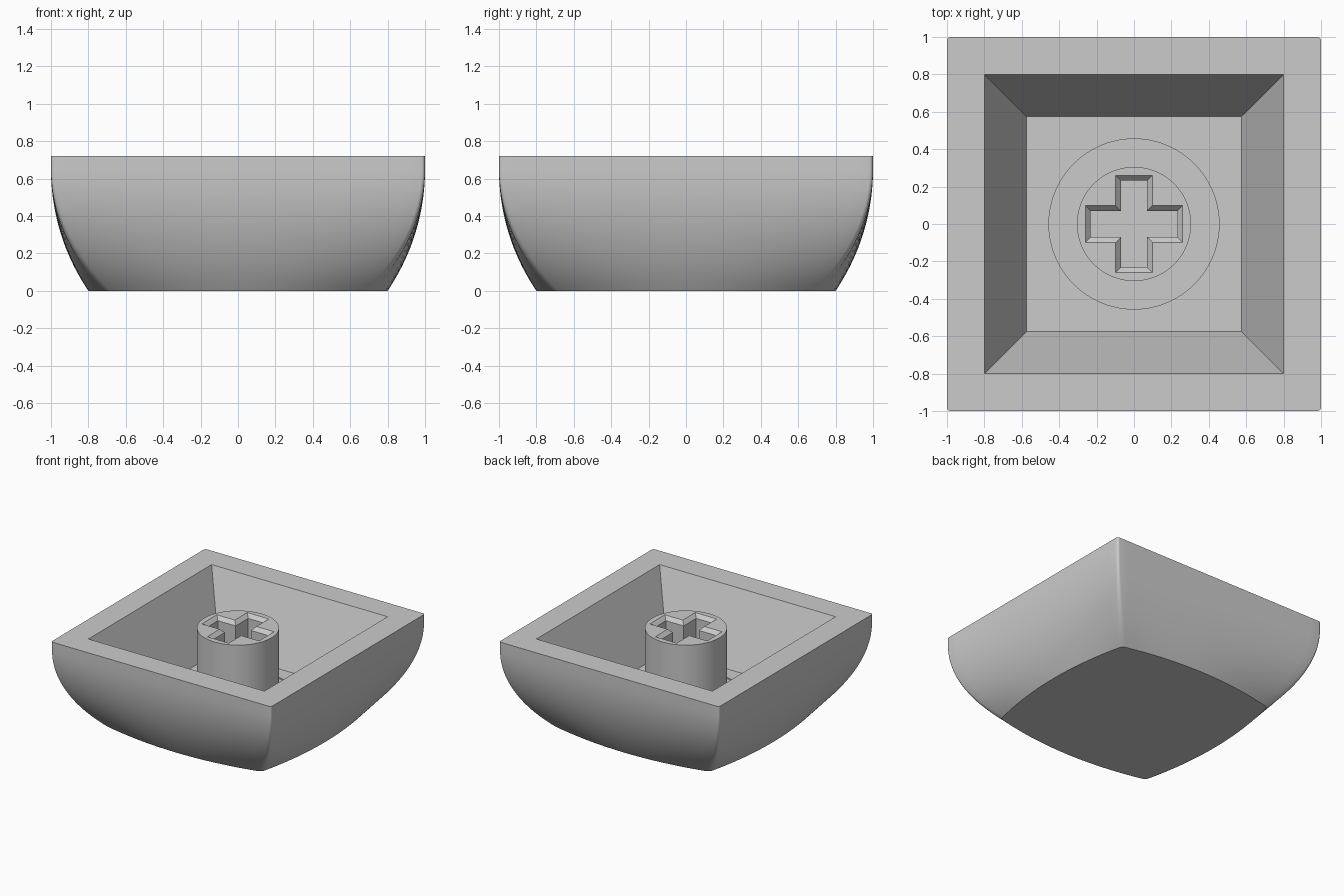
import bpy, bmesh, math

cube = bpy.data.objects.get("Cube")
if cube:
    bpy.data.objects.remove(cube, do_unlink=True)

HEIGHT, FLOOR = 0.72, 0.155

grey = bpy.data.materials.new("light_grey")
grey.use_nodes = True
grey.diffuse_color = (0.6, 0.6, 0.6, 1)
bsdf = next(n for n in grey.node_tree.nodes if n.type == 'BSDF_PRINCIPLED')
bsdf.inputs["Base Color"].default_value = grey.diffuse_color


def loft(name, rings):
    """Closed solid through (z, outline) rings listed from bottom to top."""
    bm = bmesh.new()
    loops = [[bm.verts.new((x, y, z)) for x, y in pts] for z, pts in rings]
    for low, high in zip(loops, loops[1:]):
        for i in range(len(low)):
            j = (i + 1) % len(low)
            bm.faces.new((low[i], low[j], high[j], high[i]))
    bm.faces.new(loops[0][::-1])
    bm.faces.new(loops[-1])
    bmesh.ops.recalc_face_normals(bm, faces=bm.faces)
    mesh = bpy.data.meshes.new(name)
    bm.to_mesh(mesh)
    bm.free()
    mesh.materials.append(grey)
    obj = bpy.data.objects.new(name, mesh)
    bpy.context.collection.objects.link(obj)
    return obj


def activate(obj):
    bpy.ops.object.select_all(action='DESELECT')
    obj.select_set(True)
    bpy.context.view_layer.objects.active = obj


def cut(obj, cutter):
    """Subtract the cutter, then discard it."""
    mod = obj.modifiers.new("cut", 'BOOLEAN')
    mod.operation, mod.solver, mod.object = 'DIFFERENCE', 'EXACT', cutter
    activate(obj)
    bpy.ops.object.modifier_apply(modifier=mod.name)
    bpy.data.objects.remove(cutter, do_unlink=True)


def four_turns(points):
    """Repeat an outline segment around the four sides."""
    out = []
    for _ in range(4):
        out += points
        points = [(-y, x) for x, y in points]
    return out


def square(h):
    return four_turns([(h, -h)])


def circle(r, n=96):
    return [(r * math.cos(math.tau * i / n), r * math.sin(math.tau * i / n)) for i in range(n)]


def cross(grow):
    w, l = 0.07 + grow, 0.232 + grow
    return four_turns([(-w, -l), (w, -l), (w, -w)])


def bulged_square(f):
    """Rounded square; f runs from 0 (straight rim) to 1 (narrow bulged face)."""
    mid, corner, r = 1 - 0.2 * f, 1 - 0.28 * f, 0.02 + 0.03 * f
    start = math.radians(12 * f)
    centre = corner - r
    end, depth = centre + r * math.sin(start), centre + r * math.cos(start)
    side = []
    for i in range(24):
        u = i / 12 - 1
        side.append((end * u, -(depth + (mid - depth) * (1 - u * u))))
    for i in range(6):
        a = start + (math.pi / 2 - 2 * start) * i / 6
        side.append((centre + r * math.sin(a), -centre - r * math.cos(a)))
    return four_turns(side)


# Outer shell with sides curving in towards the base
BEND = 0.65
radius = (0.04 + BEND ** 2) / 0.4
rings = []
for i in range(21):
    z = BEND * i / 20
    inset = radius - math.sqrt(radius ** 2 - (BEND - z) ** 2)
    rings.append((z, bulged_square(inset / 0.2)))
rings.append((HEIGHT, bulged_square(0)))
shell = loft("shell", rings)

# Tapered cavity and the shallow round seat in its floor
slope = 0.225 / (HEIGHT - FLOOR)
cut(shell, loft("cavity_cutter", [(FLOOR, square(0.575)),
                                  (HEIGHT + 0.1, square(0.8 + 0.1 * slope))]))
SEAT = FLOOR - 0.01
cut(shell, loft("seat_cutter", [(SEAT, circle(0.455)), (FLOOR + 0.1, circle(0.455))]))

# Central stem with a chamfered cross socket
stem = loft("stem", [(SEAT, circle(0.305)), (HEIGHT, circle(0.305))])
cut(stem, loft("socket_cutter", [(0.3, cross(0)), (HEIGHT - 0.03, cross(0)),
                                 (HEIGHT + 0.03, cross(0.056))]))

for obj in (shell, stem):
    activate(obj)
    bpy.ops.object.shade_smooth_by_angle(angle=math.radians(30))
